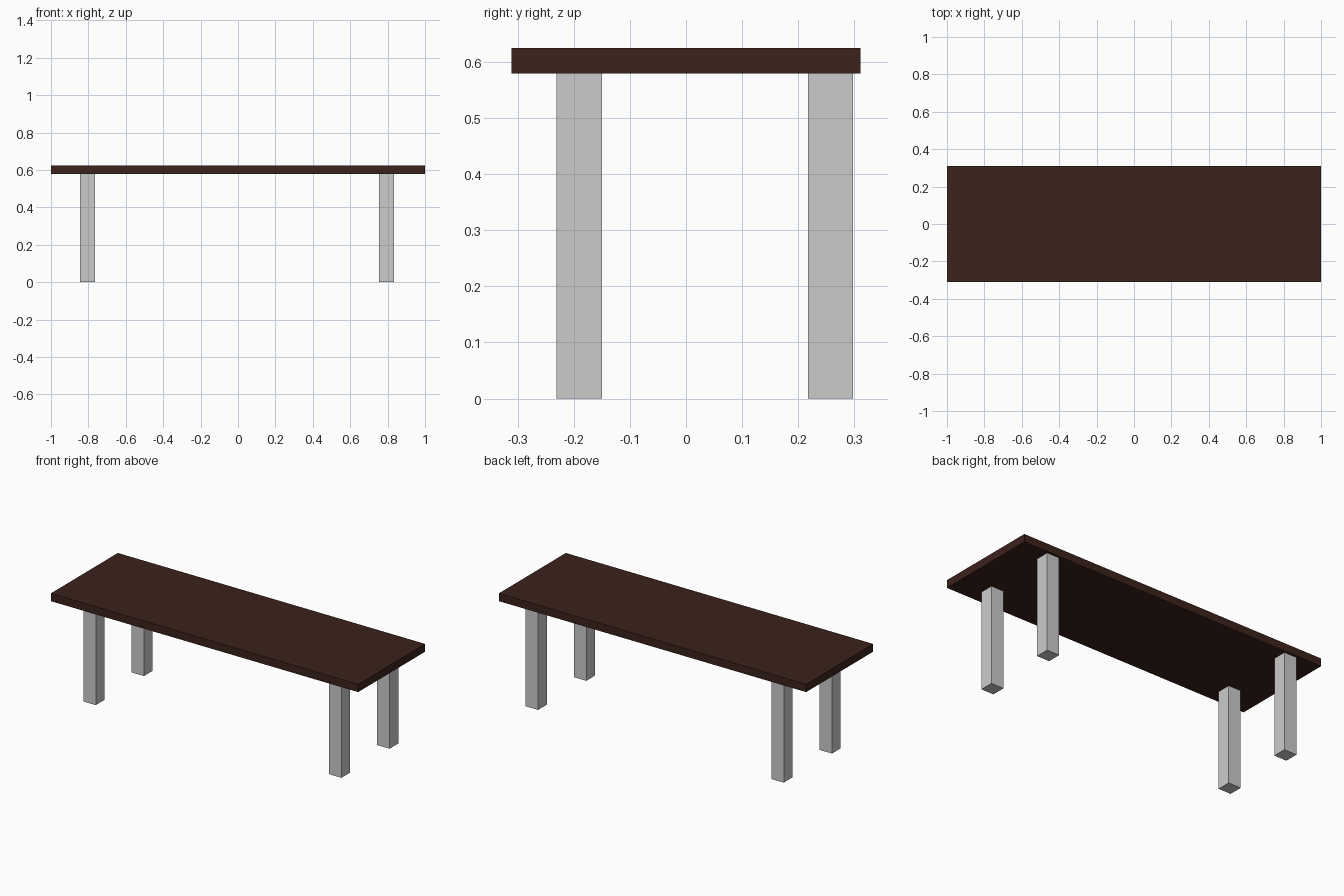
import bpy

if "Cube" in bpy.data.objects:
    bpy.data.objects.remove(bpy.data.objects["Cube"])

def box(name, x, y, z):
    """Box spanning the given (min, max) ranges."""
    spans = (x, y, z)
    bpy.ops.mesh.primitive_cube_add(size=1, location=[(a + b) / 2 for a, b in spans])
    ob = bpy.context.object
    ob.name = name
    ob.scale = [b - a for a, b in spans]
    bpy.ops.object.transform_apply(location=False, rotation=False, scale=True)
    return ob

UNDERSIDE = 0.579
LEG = 0.081  # leg thickness

# Dark wooden top
top = box("table_top", (-1, 1), (-0.311, 0.311), (UNDERSIDE, 0.625))
wood = bpy.data.materials.new("dark_wood")
wood.diffuse_color = (0.045, 0.016, 0.011, 1)
wood.use_nodes = True
wood.node_tree.nodes["Principled BSDF"].inputs["Base Color"].default_value = wood.diffuse_color
top.data.materials.append(wood)

# Four square legs, set slightly off-centre towards the back
for side, x in (("left", -0.845), ("right", 0.754)):
    for end, y in (("front", -0.231), ("back", 0.217)):
        box(f"{end}_{side}_leg", (x, x + LEG), (y, y + LEG), (0, UNDERSIDE))
